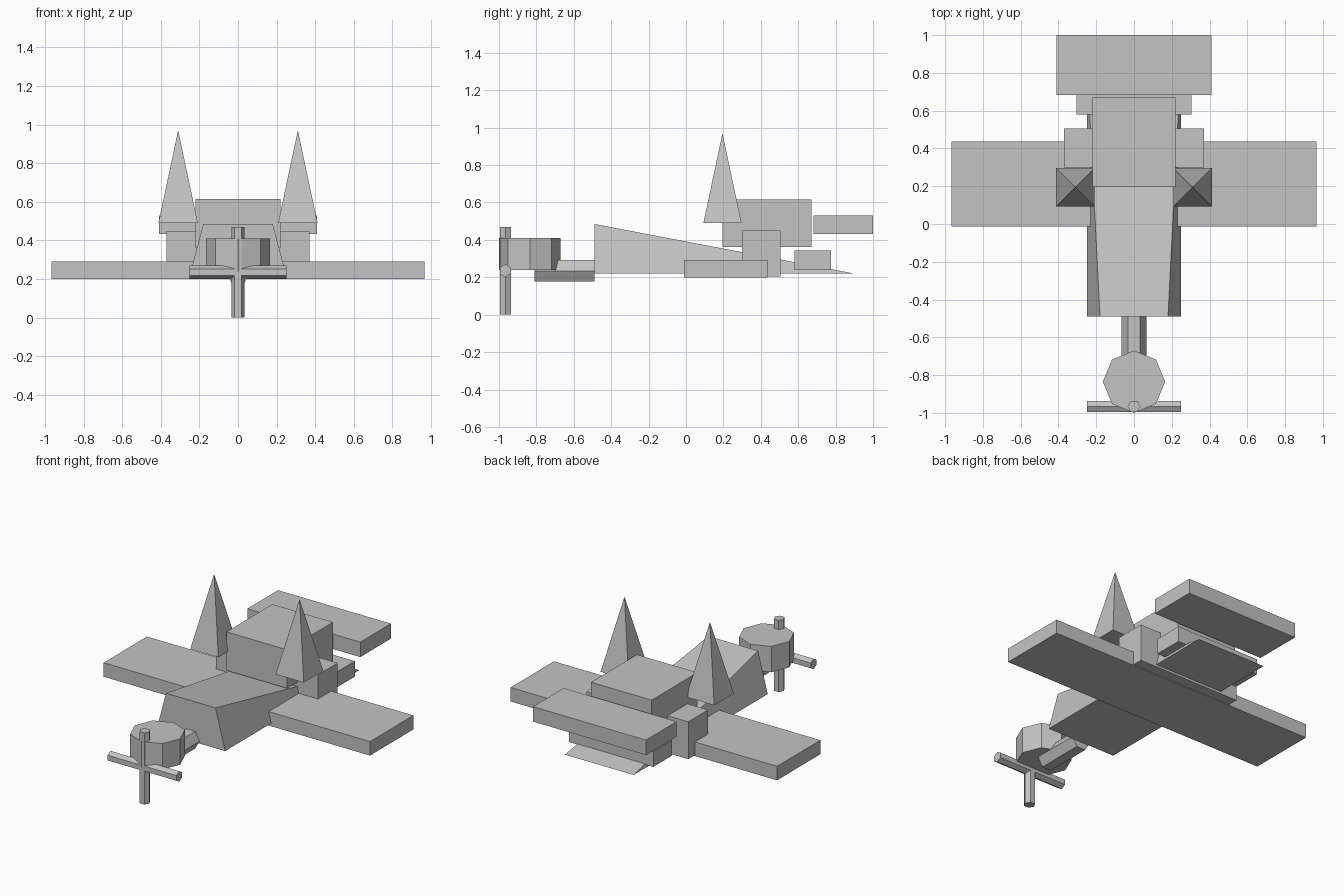
import bpy, bmesh, math
from mathutils import Matrix, Vector

if "Cube" in bpy.data.objects:
    bpy.data.objects.remove(bpy.data.objects["Cube"])

grey = bpy.data.materials.new("plain_grey")
grey.diffuse_color = (0.55, 0.55, 0.55, 1)
grey.use_nodes = True
grey.node_tree.nodes["Principled BSDF"].inputs["Base Color"].default_value = grey.diffuse_color


def add_object(name, bm):
    bmesh.ops.recalc_face_normals(bm, faces=bm.faces)
    mesh = bpy.data.meshes.new(name)
    bm.to_mesh(mesh)
    bm.free()
    mesh.materials.append(grey)
    obj = bpy.data.objects.new(name, mesh)
    bpy.context.collection.objects.link(obj)
    return obj


def box(name, half_x, y, z):
    """Box centred on x, given y and z ranges."""
    bm = bmesh.new()
    bmesh.ops.create_cube(bm, size=1)
    bmesh.ops.scale(bm, vec=(2 * half_x, y[1] - y[0], z[1] - z[0]), verts=bm.verts)
    bmesh.ops.translate(bm, vec=(0, sum(y) / 2, sum(z) / 2), verts=bm.verts)
    return add_object(name, bm)


def rod(name, sides, radius, start, end, turn=0.0):
    """Prism between two points; turn spins its cross-section."""
    start, end = Vector(start), Vector(end)
    axis = end - start
    matrix = (Matrix.Translation((start + end) / 2)
              @ Vector((0, 0, 1)).rotation_difference(axis).to_matrix().to_4x4()
              @ Matrix.Rotation(turn, 4, 'Z'))
    bm = bmesh.new()
    bmesh.ops.create_cone(bm, cap_ends=True, segments=sides, radius1=radius,
                          radius2=radius, depth=axis.length, matrix=matrix)
    return add_object(name, bm)


# Wedge fuselage: trapezoid nose running back to a flat tail edge
bm = bmesh.new()
v = [bm.verts.new(p) for p in (
    (-0.25, -0.49, 0.22), (0.25, -0.49, 0.22), (0.18, -0.49, 0.485),
    (-0.18, -0.49, 0.485), (-0.25, 0.90, 0.22), (0.25, 0.90, 0.22))]
for face in ((0, 1, 2, 3), (0, 4, 5, 1), (3, 2, 5, 4), (0, 3, 4), (1, 5, 2)):
    bm.faces.new([v[i] for i in face])
add_object("fuselage", bm)

# Wings, cabin and tail blocks
box("main_wing", 0.967, (-0.012, 0.437), (0.20, 0.292))
box("cabin", 0.22, (0.195, 0.67), (0.362, 0.615))
box("shoulder_block", 0.37, (0.30, 0.505), (0.205, 0.45))
box("lower_tail_block", 0.305, (0.58, 0.775), (0.24, 0.342))
box("tail_plane", 0.41, (0.682, 1.0), (0.432, 0.53))

# Pair of square spires
for side, label in ((-1, "left"), (1, "right")):
    bm = bmesh.new()
    bmesh.ops.create_cone(
        bm, cap_ends=True, segments=4, radius1=0.102 * math.sqrt(2), radius2=0,
        depth=0.48, matrix=Matrix.Translation((side * 0.31, 0.195, 0.73))
        @ Matrix.Rotation(math.pi / 4, 4, 'Z'))
    bmesh.ops.remove_doubles(bm, verts=bm.verts, dist=1e-5)
    add_object(label + "_spire", bm)

# Nose shaft and upright octagonal engine drum
rod("nose_shaft", 6, 0.065, (0, -0.81, 0.235), (0, -0.49, 0.235), math.pi / 2)
rod("engine_drum", 8, 0.165, (0, -0.835, 0.24), (0, -0.835, 0.41))

# Crossed hexagonal propeller rods, ridges facing forward
rod("propeller_upright", 6, 0.034, (0, -0.966, 0), (0, -0.966, 0.47), math.pi / 2)
rod("propeller_crossbar", 6, 0.034, (-0.25, -0.966, 0.236), (0.25, -0.966, 0.236), math.pi / 2)
